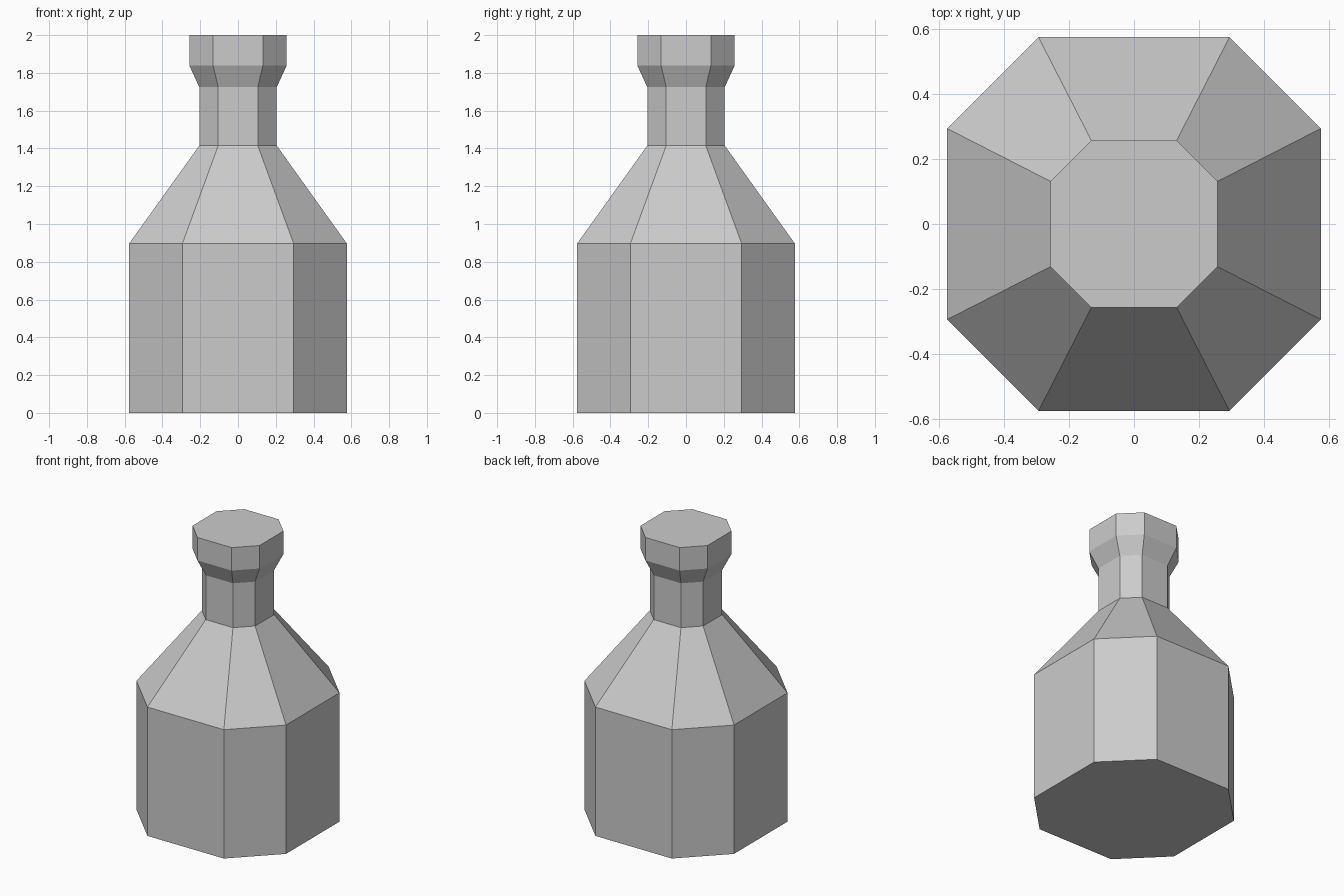
import bpy
import bmesh

if "Cube" in bpy.data.objects:
    bpy.data.objects.remove(bpy.data.objects["Cube"])

# Silhouette: (height, half width) from base to lip
PROFILE = [(0.0, 0.576), (0.897, 0.576), (1.415, 0.205),
           (1.724, 0.205), (1.84, 0.258), (2.0, 0.258)]
FLAT = 0.511  # half length of the front/side flats relative to half width


def ring(bm, z, r):
    """Eight-sided ring: a square with chamfered corners."""
    c = r * FLAT
    corners = [(r, -c), (r, c), (c, r), (-c, r),
               (-r, c), (-r, -c), (-c, -r), (c, -r)]
    return [bm.verts.new((x, y, z)) for x, y in corners]


# Bottle: body, shoulder, neck and lip as one closed surface
bm = bmesh.new()
rings = [ring(bm, z, r) for z, r in PROFILE]
for low, high in zip(rings, rings[1:]):
    for i in range(8):
        j = (i + 1) % 8
        bm.faces.new((low[i], low[j], high[j], high[i]))
bm.faces.new(rings[0][::-1])
bm.faces.new(rings[-1])

mesh = bpy.data.meshes.new("bottle")
bm.to_mesh(mesh)
bm.free()
bottle = bpy.data.objects.new("bottle", mesh)
bpy.context.collection.objects.link(bottle)
